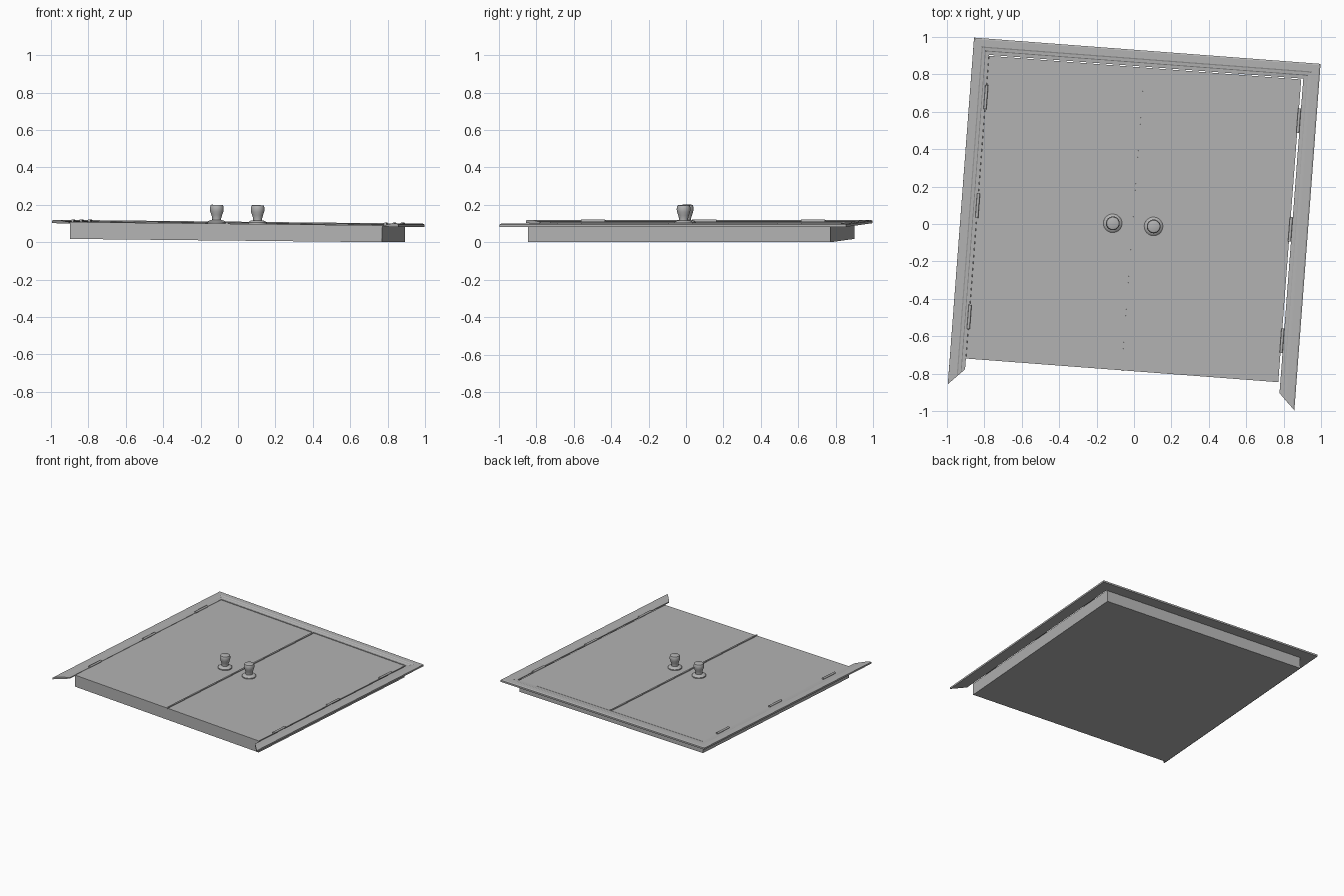
import bpy, bmesh, math
from mathutils import Matrix

cube = bpy.data.objects.get("Cube")
if cube:
    bpy.data.objects.remove(cube, do_unlink=True)

grey = bpy.data.materials.new("plain_grey")
grey.use_nodes = True
COLOUR = (0.45, 0.45, 0.45, 1)
grey.diffuse_color = COLOUR
grey.node_tree.nodes["Principled BSDF"].inputs["Base Color"].default_value = COLOUR

# The whole assembly lies slightly turned and tipped
PLACE = Matrix.Rotation(math.radians(-4.33), 4, 'Z') @ Matrix.Rotation(0.0105, 4, 'Y')


def finish(name, bm, smooth=False):
    bmesh.ops.recalc_face_normals(bm, faces=bm.faces)
    mesh = bpy.data.meshes.new(name)
    bm.to_mesh(mesh)
    bm.free()
    mesh.materials.append(grey)
    ob = bpy.data.objects.new(name, mesh)
    bpy.context.collection.objects.link(ob)
    ob.matrix_world = PLACE
    if smooth:
        bpy.ops.object.select_all(action='DESELECT')
        ob.select_set(True)
        bpy.context.view_layer.objects.active = ob
        bpy.ops.object.shade_smooth_by_angle(angle=math.radians(40))
    return ob


def box(name, x0, x1, y0, y1, z0, z1):
    bm = bmesh.new()
    size = Matrix.Diagonal((x1 - x0, y1 - y0, z1 - z0, 1))
    centre = Matrix.Translation(((x0 + x1) / 2, (y0 + y1) / 2, (z0 + z1) / 2))
    bmesh.ops.create_cube(bm, size=1, matrix=centre @ size)
    return finish(name, bm)


def lathe(name, x, y, profile, sides=24):
    bm = bmesh.new()
    rings = [[bm.verts.new((x + r * math.cos(2 * math.pi * i / sides),
                            y + r * math.sin(2 * math.pi * i / sides), z))
              for i in range(sides)] for r, z in profile]
    for a, b in zip(rings, rings[1:]):
        for i in range(sides):
            j = (i + 1) % sides
            bm.faces.new((a[i], a[j], b[j], b[i]))
    bm.faces.new(rings[0])
    bm.faces.new(rings[-1])
    return finish(name, bm, True)


# Two door leaves and the cover strip between them
BOTTOM, TOP = 0.009, 0.099
box("left_leaf", -0.002, 0.832, -0.785, 0.838, BOTTOM, TOP)
box("right_leaf", -0.842, -0.002, -0.785, 0.838, BOTTOM, TOP)
box("meeting_strip", -0.008, 0.004, -0.788, 0.838, TOP - 0.004, TOP + 0.006)

# Moulded casing on three sides, mitred at every end
# Profile: distance outward from the opening, height
PROFILE = [(0.0, 0.092), (0.0, 0.101), (0.018, 0.102), (0.022, 0.105),
           (0.036, 0.106), (0.042, 0.109), (0.078, 0.109), (0.086, 0.105),
           (0.086, 0.092)]
OPENING = 0.843
bm = bmesh.new()
rings = [[bm.verts.new((sx * (OPENING + d), sy * (OPENING + d), z)) for d, z in PROFILE]
         for sx, sy in ((-1, -1), (-1, 1), (1, 1), (1, -1))]
n = len(PROFILE)
for a, b in zip(rings, rings[1:]):
    for i in range(n):
        j = (i + 1) % n
        bm.faces.new((a[i], a[j], b[j], b[i]))
bm.faces.new(rings[0])
bm.faces.new(rings[-1])
finish("door_casing", bm)

# Hinge barrels, three on each side
for side, x in (("right", -0.842), ("left", 0.835)):
    for place, y in (("upper", 0.617), ("middle", 0.035), ("lower", -0.562)):
        bm = bmesh.new()
        bmesh.ops.create_cone(
            bm, cap_ends=True, segments=12, radius1=0.008, radius2=0.008, depth=0.13,
            matrix=Matrix.Translation((x, y, 0.106)) @ Matrix.Rotation(math.pi / 2, 4, 'X'))
        finish(f"{side}_{place}_hinge", bm, True)

# Door knobs: round plate, neck and flared grip
KNOB = [(0.050, 0.098), (0.050, 0.106), (0.044, 0.112), (0.036, 0.116), (0.024, 0.118),
        (0.024, 0.128), (0.029, 0.145), (0.035, 0.163), (0.037, 0.175),
        (0.036, 0.188), (0.033, 0.197), (0.029, 0.199)]
for side, x in (("right", -0.115), ("left", 0.104)):
    lathe(f"{side}_knob", x, -0.005, KNOB)
